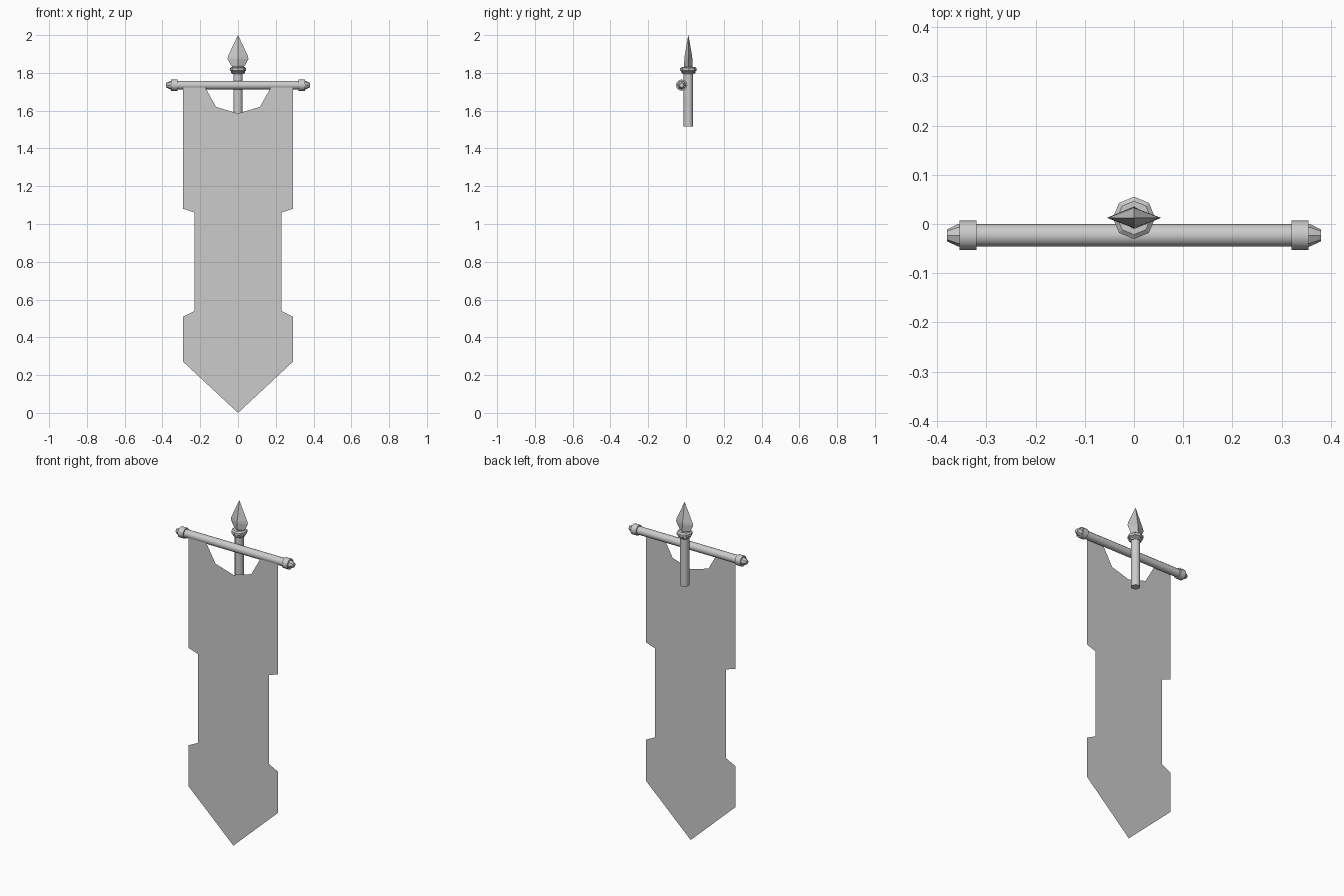
import bpy, math

if "Cube" in bpy.data.objects:
    bpy.data.objects.remove(bpy.data.objects["Cube"])

POLE_Y, BAR_Y, BAR_Z = 0.0125, -0.023, 1.735


def make(name, verts, faces, smooth=None):
    me = bpy.data.meshes.new(name)
    me.from_pydata(verts, [], faces)
    me.update()
    ob = bpy.data.objects.new(name, me)
    bpy.context.collection.objects.link(ob)
    if smooth:
        bpy.ops.object.select_all(action='DESELECT')
        ob.select_set(True)
        bpy.context.view_layer.objects.active = ob
        bpy.ops.object.shade_smooth_by_angle(angle=math.radians(smooth))
    return ob


def loft(name, rows, sides, place, smooth=None):
    """Closed solid through rows of (radius_a, radius_b, height)."""
    verts, faces = [], []
    for ra, rb, h in rows:
        for i in range(sides):
            a = 2 * math.pi * i / sides
            verts.append(place(ra * math.cos(a), rb * math.sin(a), h))
    for r in range(len(rows) - 1):
        for i in range(sides):
            j = (i + 1) % sides
            faces.append((r * sides + i, r * sides + j,
                          (r + 1) * sides + j, (r + 1) * sides + i))
    faces.append(tuple(reversed(range(sides))))
    faces.append(tuple(range((len(rows) - 1) * sides, len(rows) * sides)))
    return make(name, verts, faces, smooth)


def upright(a, b, h):
    return (a, POLE_Y + b, h)


def along_x(a, b, h):
    return (h, BAR_Y + a, BAR_Z + b)


def turned(profile):
    return [(r, r, h) for r, h in profile]


# Pole with its collar and spear tip
loft("pole", turned([(0.025, 1.515), (0.025, 1.81)]), 12, upright, 40)
loft("pole_collar", turned([(0.030, 1.794), (0.037, 1.801), (0.037, 1.808),
                            (0.043, 1.812), (0.043, 1.825), (0.034, 1.832)]), 8, upright)
loft("spear_tip", [(0.024, 0.022, 1.825), (0.037, 0.023, 1.84), (0.055, 0.021, 1.873),
                   (0.053, 0.020, 1.888), (0.0005, 0.0005, 2.0)], 4, upright)

# Crossbar with a collar and tapered tip at both ends
loft("crossbar", turned([(0.023, -0.33), (0.023, 0.33)]), 12, along_x, 40)
for side, label in ((-1, "left"), (1, "right")):
    def end(a, b, h, s=side):
        return along_x(s * a, b, s * h)
    loft("bar_collar_" + label, turned([(0.030, 0.32), (0.030, 0.355)]), 12, end, 40)
    loft("bar_tip_" + label, turned([(0.023, 0.35), (0.023, 0.357), (0.012, 0.38)]), 8, end)

# Banner cloth: a single flat sheet mirrored about its middle
half = [(0, 1.585), (0.116, 1.62), (0.176, 1.727), (0.29, 1.727), (0.29, 1.08),
        (0.23, 1.06), (0.23, 0.54), (0.29, 0.51), (0.29, 0.27), (0, 0)]
outline = half + [(-x, z) for x, z in reversed(half[1:-1])]
make("banner_cloth", [(x, -0.043, z) for x, z in outline],
     [tuple(reversed(range(len(outline))))])
